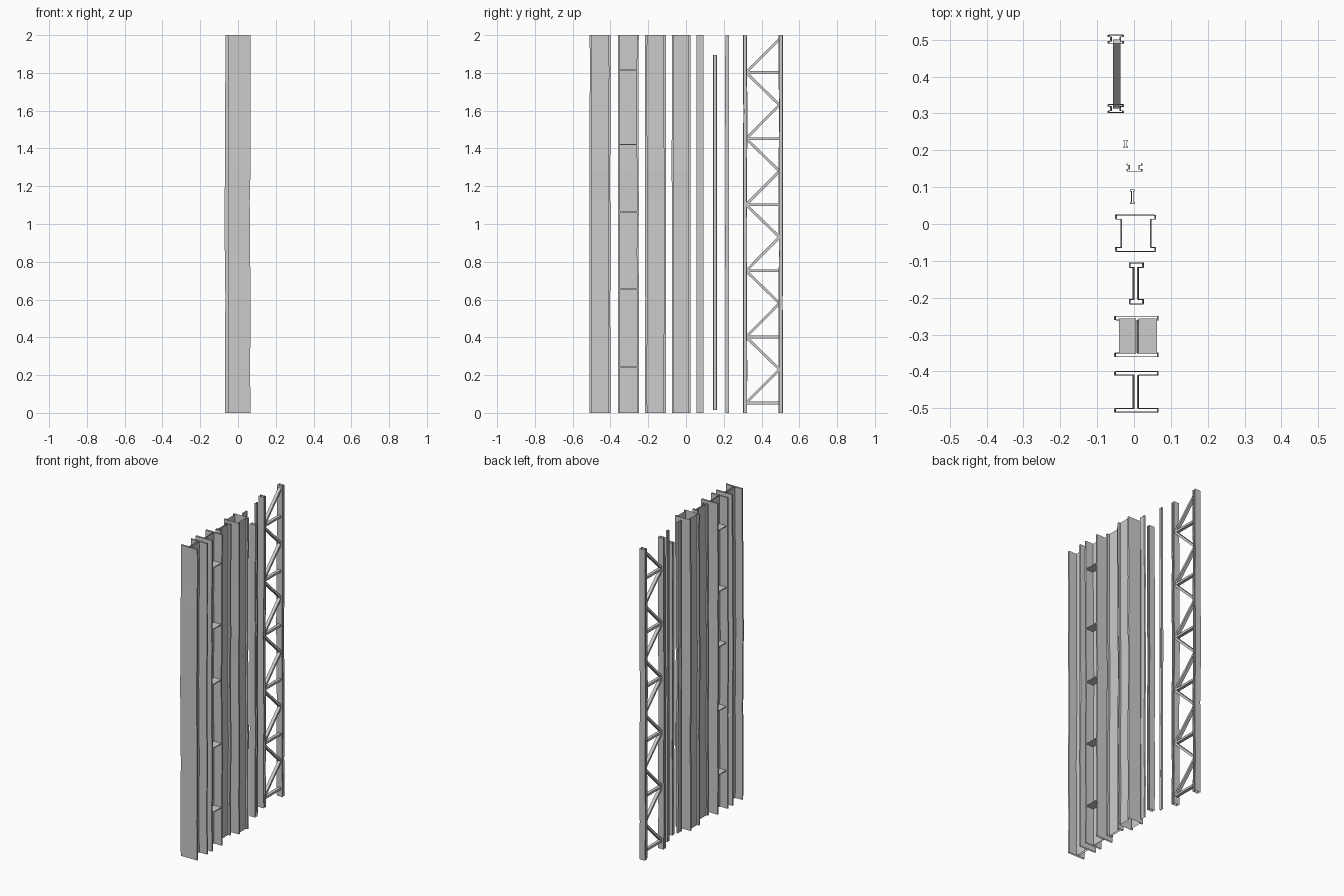
import bpy, bmesh, random
from mathutils import Vector

if "Cube" in bpy.data.objects:
    bpy.data.objects.remove(bpy.data.objects["Cube"])

random.seed(4)

# Slightly battered bend shared by every beam: (fraction of height, x offset)
BEND = [(0, -.001), (.12, -.003), (.3, .0), (.42, -.003), (.56, -.005),
        (.64, -.001), (.8, -.002), (.9, .0), (1, 0)]


def finish(name, bm):
    bmesh.ops.recalc_face_normals(bm, faces=bm.faces)
    me = bpy.data.meshes.new(name)
    bm.to_mesh(me)
    bm.free()
    ob = bpy.data.objects.new(name, me)
    bpy.context.collection.objects.link(ob)
    return ob


def i_beam(name, x0, x1, y0, y1, w0, w1, t, z0=0, z1=2, wobble=.0015):
    """Open-ended I outline swept upward; w0..w1 is the web, t the flange."""
    outline = [(x0, y0), (x1, y0), (x1, y0 + t), (w1, y0 + t), (w1, y1 - t),
               (x1, y1 - t), (x1, y1), (x0, y1), (x0, y1 - t),
               (w0, y1 - t), (w0, y0 + t), (x0, y0 + t)]
    bm = bmesh.new()
    rings = []
    for f, dx in BEND:
        dy = 0 if f in (0, 1) else random.uniform(-wobble, wobble)
        k = min(1, wobble / .0015)
        rings.append([bm.verts.new((x + dx * k, y + dy, z0 + f * (z1 - z0)))
                      for x, y in outline])
    n = len(outline)
    for a, b in zip(rings, rings[1:]):
        for i in range(n):
            j = (i + 1) % n
            bm.faces.new((a[i], a[j], b[j], b[i]))
    return finish(name, bm)


def box(bm, lo, hi):
    r = bmesh.ops.create_cube(bm, size=1)
    for v in r['verts']:
        v.co = Vector([(lo[i] + hi[i]) / 2 + v.co[i] * (hi[i] - lo[i]) for i in range(3)])


def bar(bm, a, b, wx, wz):
    """Rectangular bar between two points in the truss plane."""
    a, b = Vector(a), Vector(b)
    d = (b - a).normalized()
    up = Vector((1, 0, 0)).cross(d)
    r = bmesh.ops.create_cube(bm, size=1)
    for v in r['verts']:
        c = v.co.copy()
        v.co = (a + b) / 2 + Vector((c.x * wx, 0, 0)) + d * c.y * (b - a).length + up * c.z * wz


# Row of beams, front to back
i_beam("wide_beam", -.049, .067, -.51, -.4, .001, .013, .01)
i_beam("stiffened_beam", -.049, .067, -.36, -.25, .006, .012, .01)
i_beam("narrow_beam", -.009, .027, -.217, -.106, .001, .013, .012)
i_beam("thick_web_beam", -.046, .06, -.075, .024, -.032, .048, .011)
i_beam("thin_beam", -.009, .002, .055, .093, -.006, -.001, .004, wobble=.0006)
i_beam("short_beam", -.017, .023, .143, .164, -.011, .015, .005, .015, 1.895, .001)
i_beam("slim_beam", -.028, -.016, .208, .227, -.024, -.019, .003, wobble=.0004)

# Stiffener plates on both sides of the web
bm = bmesh.new()
for z in (.243, .655, 1.065, 1.42, 1.815):
    for xa, xb in ((-.041, .006), (.012, .063)):
        box(bm, (xa, -.352, z - .003), (xb, -.257, z + .003))
finish("stiffener_plates", bm)

# Lattice column: two chords and zigzag bracing
for label, y in (("front", .302), ("rear", .491)):
    i_beam("truss_chord_" + label, -.067, -.027, y, y + .022, -.06, -.035, .005)

bm = bmesh.new()
X, YA, YB = -.047, .318, .495
for i in range(6):
    z = .052 + .35 * i
    bar(bm, (X, YA, z), (X, YB, z), .02, .014)
    bar(bm, (X, YA, z), (X, YB, z + .178), .02, .014)
    if i < 5:
        bar(bm, (X, YB, z + .178), (X, YA, z + .35), .02, .014)
finish("truss_bracing", bm)
